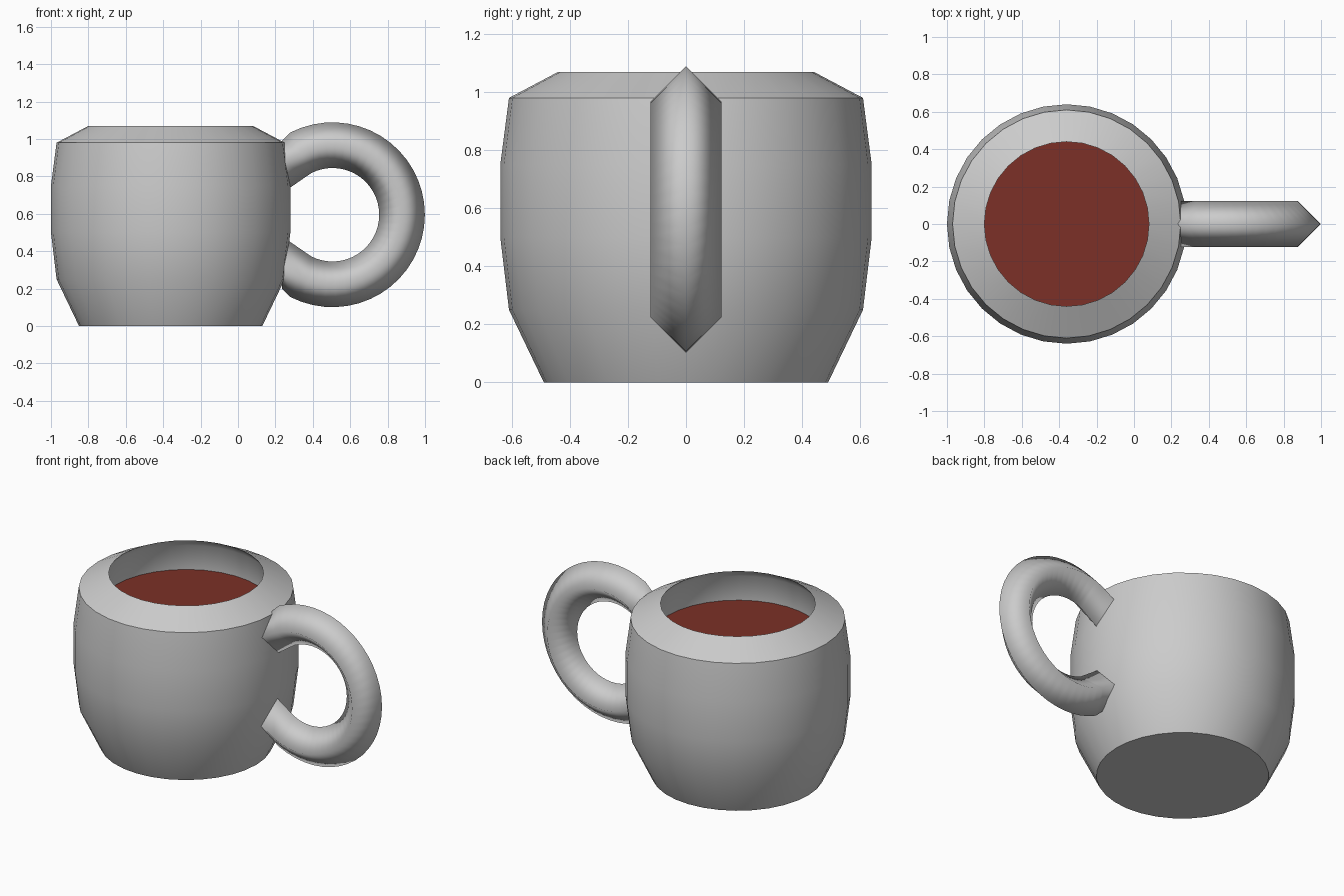
import bpy, bmesh, math
from mathutils import Vector

if "Cube" in bpy.data.objects:
    bpy.data.objects.remove(bpy.data.objects["Cube"])

CENTRE_X = -0.36
SIDES = 32


def finish(name, bm, smooth=True):
    bmesh.ops.recalc_face_normals(bm, faces=bm.faces)
    mesh = bpy.data.meshes.new(name)
    bm.to_mesh(mesh)
    bm.free()
    for p in mesh.polygons:
        p.use_smooth = smooth
    obj = bpy.data.objects.new(name, mesh)
    bpy.context.collection.objects.link(obj)
    return obj


def skin(bm, rings):
    """Join successive rings of points with quads; return the vertex rings."""
    loops = [[bm.verts.new(p) for p in ring] for ring in rings]
    n = len(loops[0])
    for a, b in zip(loops, loops[1:]):
        for i in range(n):
            j = (i + 1) % n
            bm.faces.new((a[i], a[j], b[j], b[i]))
    return loops


def circle(r, z):
    return [Vector((CENTRE_X + r * math.cos(2 * math.pi * i / SIDES),
                    r * math.sin(2 * math.pi * i / SIDES), z)) for i in range(SIDES)]


# Mug body: outside profile, over the rim, down the inside wall to the floor
profile = [(0.49, 0), (0.61, 0.25), (0.64, 0.5), (0.64, 0.75), (0.61, 0.98),
           (0.44, 1.07), (0.48, 1.02), (0.49, 0.86), (0.49, 0.3), (0.42, 0.08)]
bm = bmesh.new()
loops = skin(bm, [circle(r, z) for r, z in profile])
bm.faces.new(loops[0])
bm.faces.new(loops[-1])
body = finish("mug_body", bm)
bpy.context.view_layer.objects.active = body
body.select_set(True)
bpy.ops.object.shade_smooth_by_angle(angle=math.radians(50))

# Handle: diamond section swept round an arc, with ends running into the wall
HX, HZ, MAJOR, MINOR = 0.505, 0.595, 0.372, 0.122


def section(angle):
    def at(r, y):
        return Vector((HX + r * math.cos(angle), y, HZ + r * math.sin(angle)))
    return [at(MAJOR + MINOR, 0), at(MAJOR, MINOR), at(MAJOR - MINOR, 0), at(MAJOR, -MINOR)]


def wall_end(s):
    return [Vector((0.235, 0, HZ + s * 0.395)), Vector((0.235, MINOR, HZ + s * 0.27)),
            Vector((0.25, 0, HZ + s * 0.125)), Vector((0.235, -MINOR, HZ + s * 0.27))]


STEPS, SPAN = 32, math.radians(117)
arc = [section(-SPAN + 2 * SPAN * i / STEPS) for i in range(STEPS + 1)]
bm = bmesh.new()
loops = skin(bm, [wall_end(-1)] + arc + [wall_end(1)])
finish("handle", bm)

# Drink surface
bm = bmesh.new()
bm.faces.new([bm.verts.new(p) for p in circle(0.488, 0.865)])
drink = finish("drink", bm, smooth=False)
mat = bpy.data.materials.new("dark_red_brown")
mat.diffuse_color = (0.2, 0.03, 0.02, 1)
mat.use_nodes = True
mat.node_tree.nodes["Principled BSDF"].inputs["Base Color"].default_value = mat.diffuse_color
drink.data.materials.append(mat)
